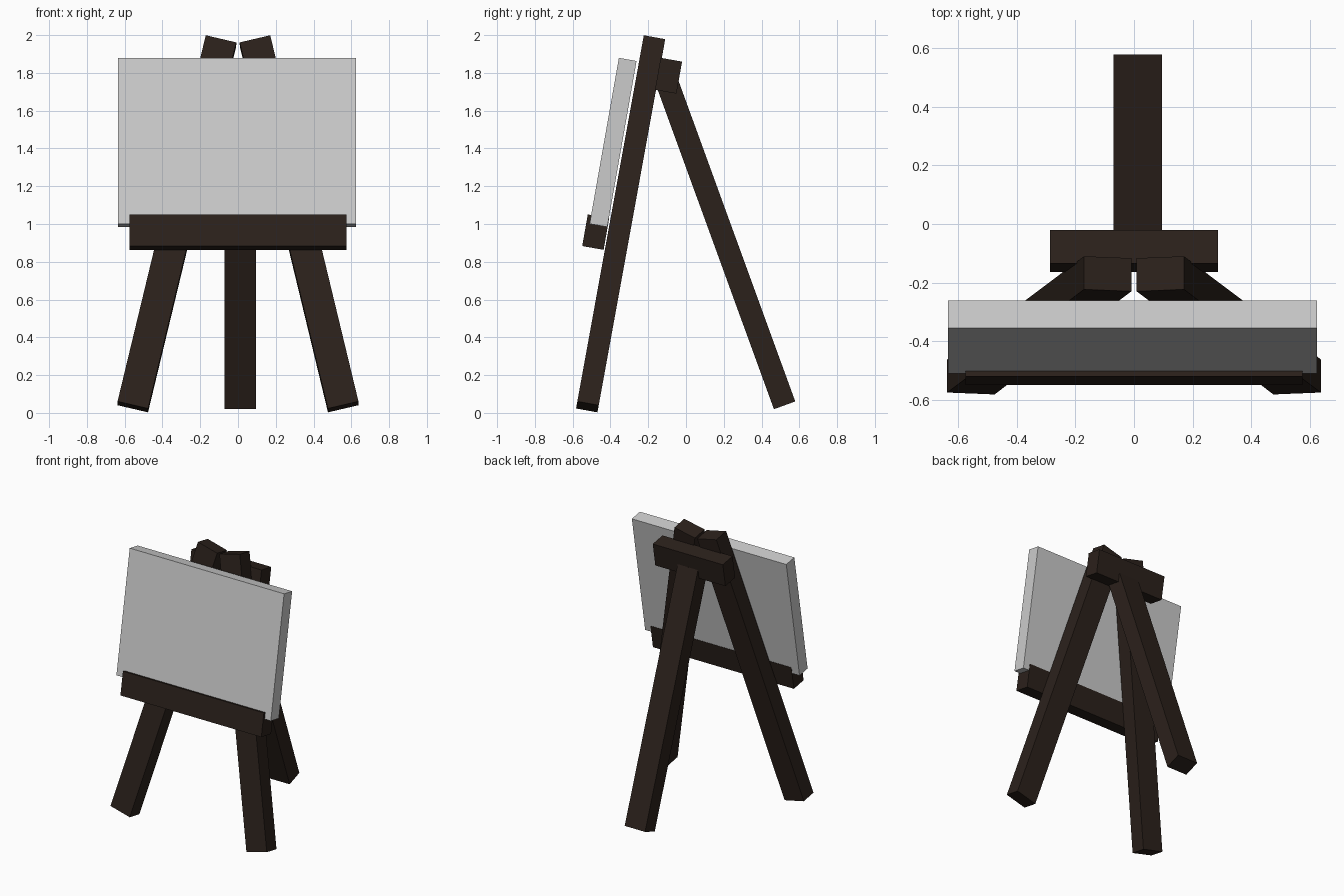
import bpy
from math import sin, cos, radians
from mathutils import Vector, Matrix

if "Cube" in bpy.data.objects:
    bpy.data.objects.remove(bpy.data.objects["Cube"])

LEAN = radians(10)
FRONT_NORMAL = Vector((0, cos(LEAN), -sin(LEAN)))
BACK_NORMAL = Vector((0, cos(radians(20)), sin(radians(20))))

wood = bpy.data.materials.new("dark_wood")
wood.diffuse_color = (0.024, 0.015, 0.011, 1)
wood.use_nodes = True
wood.node_tree.nodes["Principled BSDF"].inputs["Base Color"].default_value = wood.diffuse_color


def beam(name, start, end, width, depth, normal, mat=wood):
    """Box running from start to end; depth is measured along normal."""
    start, end = Vector(start), Vector(end)
    axis = end - start
    z = axis.normalized()
    x = normal.cross(z).normalized()
    y = z.cross(x)
    rot = Matrix((x, y, z)).transposed().to_4x4()
    bpy.ops.mesh.primitive_cube_add(size=1)
    ob = bpy.context.object
    ob.name = name
    ob.data.transform(Matrix.Diagonal((width, depth, axis.length, 1)))
    ob.matrix_world = Matrix.Translation((start + end) / 2) @ rot
    if mat:
        ob.data.materials.append(mat)
    return ob


def leaning_panel(name, x, y, z, width, height, depth, mat=wood):
    """Box centred at x, y, z that leans back with the front legs."""
    half = Vector((0, sin(LEAN), cos(LEAN))) * height / 2
    centre = Vector((x, y, z))
    return beam(name, centre - half, centre + half, width, depth, FRONT_NORMAL, mat)


# Splayed front legs
for side, label in ((-1, "left"), (1, "right")):
    beam("front_leg_" + label, (side * 0.557, -0.522, 0.032),
         (side * 0.09, -0.17, 1.97), 0.166, 0.115, FRONT_NORMAL)

# Rear support leg
beam("back_leg", (0.0125, 0.522, 0.04), (0.0125, -0.095, 1.735),
     0.166, 0.12, BACK_NORMAL)

# Crossbar joining the legs at the top
leaning_panel("top_crossbar", 0, -0.0925, 1.785, 0.572, 0.172, 0.115)

# Ledge that holds the canvas
leaning_panel("canvas_ledge", 0, -0.478, 0.957, 1.15, 0.17, 0.115)

# Canvas
leaning_panel("canvas", -0.005, -0.386, 1.432, 1.26, 0.892, 0.095, None)
